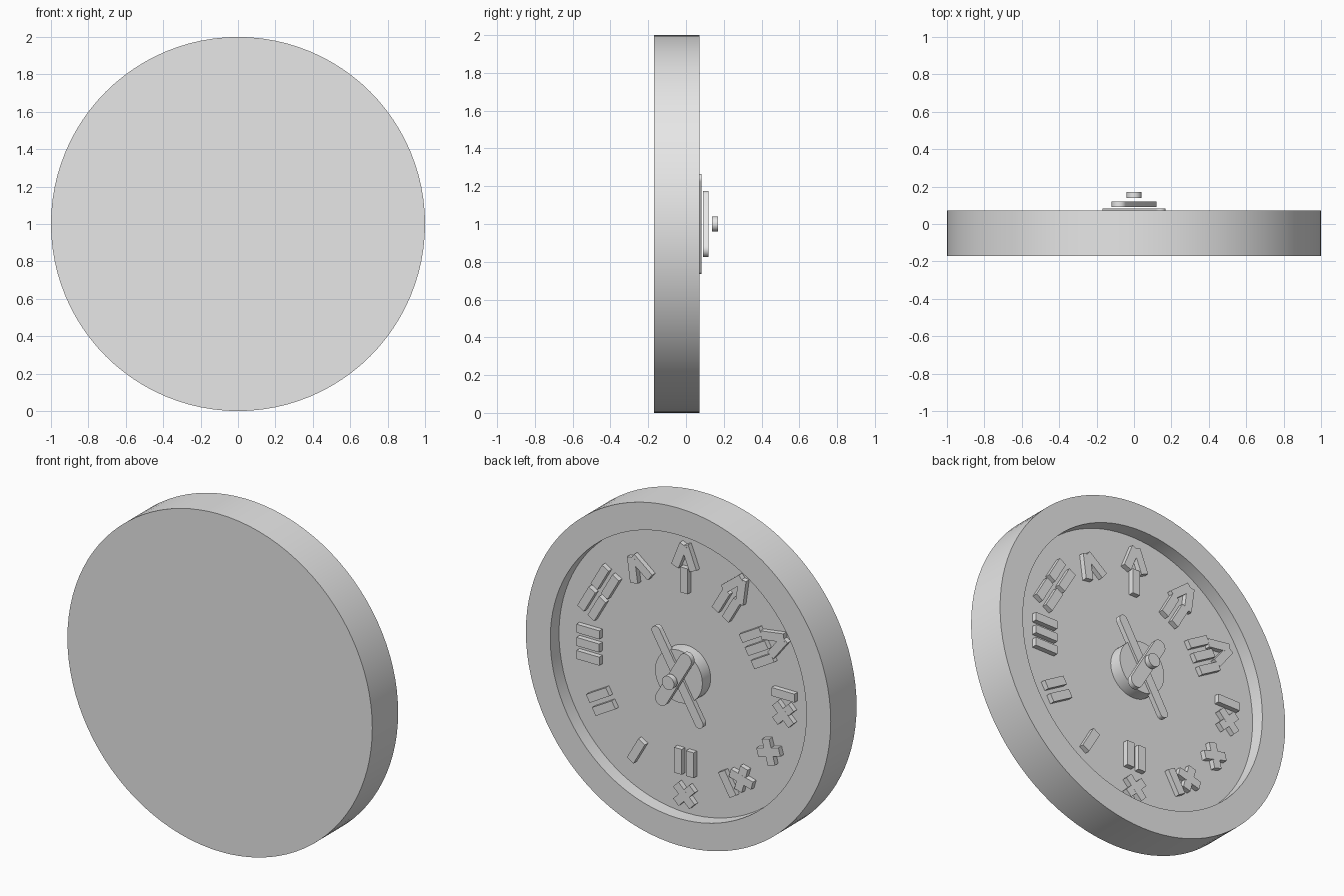
import bpy, bmesh
from math import sin, cos, pi, radians
from mathutils import Vector

cube = bpy.data.objects.get("Cube")
if cube:
    bpy.data.objects.remove(cube, do_unlink=True)

GREY = (0.8, 0.8, 0.8, 1.0)
mat = bpy.data.materials.new("plain_grey")
mat.use_nodes = True
mat.diffuse_color = GREY
mat.node_tree.nodes["Principled BSDF"].inputs["Base Color"].default_value = GREY

BACK, RIM, FLOOR = -0.17, 0.072, -0.01   # depths of the case along y
MARK_TOP = 0.02
BAR_LEN, BAR_WID, GAP = 0.15, 0.05, 0.078


def finish(name, bm, smooth=False):
    bmesh.ops.recalc_face_normals(bm, faces=bm.faces[:])
    mesh = bpy.data.meshes.new(name)
    bm.to_mesh(mesh)
    bm.free()
    mesh.materials.append(mat)
    obj = bpy.data.objects.new(name, mesh)
    bpy.context.collection.objects.link(obj)
    if smooth:
        bpy.ops.object.select_all(action='DESELECT')
        obj.select_set(True)
        bpy.context.view_layer.objects.active = obj
        bpy.ops.object.shade_smooth_by_angle(angle=radians(30))
    return obj


def lathe(name, profile, sides):
    """Turn a (radius, y) profile about the y axis through z = 1, capping both ends."""
    bm = bmesh.new()
    rings = [[bm.verts.new((r * sin(2 * pi * i / sides), y, 1 + r * cos(2 * pi * i / sides)))
              for i in range(sides)] for r, y in profile]
    for a, b in zip(rings, rings[1:]):
        for i in range(sides):
            j = (i + 1) % sides
            bm.faces.new((a[i], a[j], b[j], b[i]))
    bm.faces.new(rings[0])
    bm.faces.new(rings[-1])
    return finish(name, bm, True)


def prism(bm, outline, y0, y1):
    """Extrude an (x, z) outline from y0 to y1."""
    low = [bm.verts.new((x, y0, z)) for x, z in outline]
    high = [bm.verts.new((x, y1, z)) for x, z in outline]
    bm.faces.new(low)
    bm.faces.new(high)
    n = len(outline)
    for i in range(n):
        j = (i + 1) % n
        bm.faces.new((low[i], low[j], high[j], high[i]))


def hand(name, tip, radius, y0, y1, steps=12):
    """Round-ended hand reaching equally to both sides of the centre."""
    tip = Vector(tip)
    along = tip.normalized()
    side = Vector((-along.y, along.x))
    outline = []
    for sign in (1, -1):
        for i in range(steps + 1):
            t = pi * i / steps
            p = sign * (tip + radius * (along * sin(t) - side * cos(t)))
            outline.append((p.x, 1 + p.y))
    bm = bmesh.new()
    prism(bm, outline, y0, y1)
    finish(name, bm, True)


# Case with recessed dial, raised hub, hands and cap
lathe("case", [(1, BACK), (1, RIM), (0.84, RIM), (0.84, FLOOR)], 96)
lathe("hub", [(0.155, FLOOR), (0.155, 0.068)], 48)
hand("long_hand", (0.141, 0.238), 0.028, 0.052, 0.082)
hand("short_hand", (-0.079, 0.135), 0.04, 0.09, 0.12)
lathe("cap", [(0.04, 0.138), (0.04, 0.17)], 32)


# Hour marks: every stroke is (radius, tangent offset, tilt in degrees)
def bars(count, r=0.63, offset=0.0):
    return [(r, offset + GAP * (i - (count - 1) / 2), 0) for i in range(count)]


def cross(r=0.64, offset=0.0):
    return [(r, offset, 45), (r, offset, -45)]


def wedge(r=0.69):
    return [(r, 0.032, -22), (r, -0.032, 22)]


four = [(0.65 + dr, dt, 90) for dr in (-GAP / 2, GAP / 2) for dt in (-0.088, 0.088)]
hours = [
    bars(1), bars(2), bars(3), four, wedge(0.62),
    wedge() + bars(1, 0.55), wedge() + bars(2, 0.55), wedge() + bars(3, 0.55),
    bars(1, 0.65, -0.045) + cross(0.65, 0.07), cross(),
    cross(0.645, -0.06) + bars(1, 0.645, 0.045), cross(0.725) + bars(2, 0.53),
]

for hour, strokes in enumerate(hours, 1):
    a = radians(30 * hour)
    out, around = Vector((sin(a), -cos(a))), Vector((cos(a), sin(a)))
    bm = bmesh.new()
    for k, (r, offset, tilt) in enumerate(strokes):
        t = radians(tilt)
        length = out * cos(t) + around * sin(t)
        width = around * cos(t) - out * sin(t)
        centre = out * r + around * offset + Vector((0, 1))
        corners = [centre + length * (u * BAR_LEN / 2) + width * (v * BAR_WID / 2)
                   for u, v in ((1, 1), (1, -1), (-1, -1), (-1, 1))]
        prism(bm, corners, FLOOR - 0.005, MARK_TOP + 0.0004 * (k % 2))
    finish(f"hour_mark_{hour}", bm)
